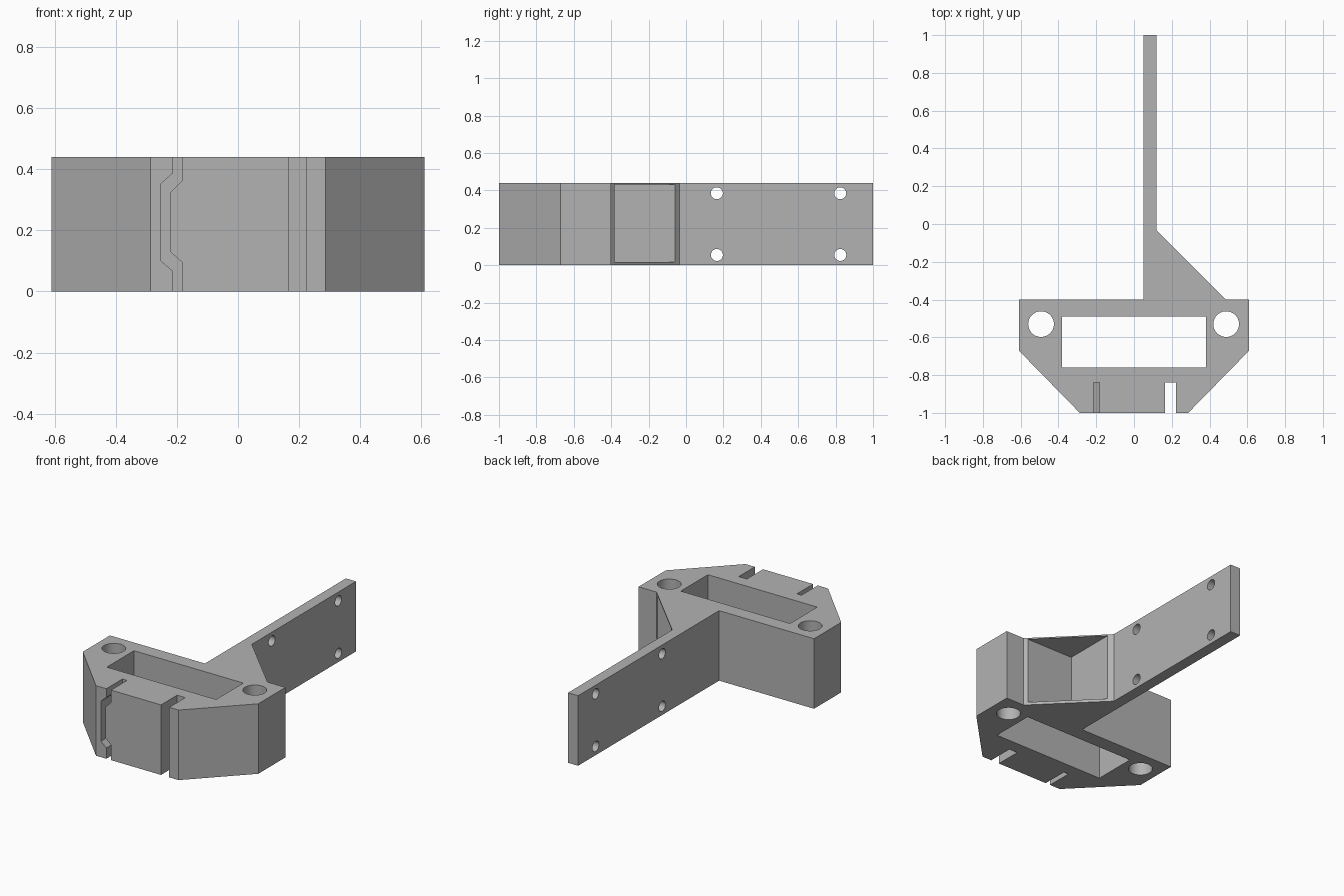
import bpy, bmesh, math
from mathutils import Vector

cube = bpy.data.objects.get("Cube")
if cube:
    bpy.data.objects.remove(cube, do_unlink=True)

HEIGHT = 0.44

grey = bpy.data.materials.new("plain_grey")
grey.use_nodes = True
colour = (0.45, 0.45, 0.45, 1)
grey.diffuse_color = colour
grey.node_tree.nodes["Principled BSDF"].inputs["Base Color"].default_value = colour


def prism(name, points, offset):
    """Extrude a closed 3D outline by an offset vector."""
    bm = bmesh.new()
    face = bm.faces.new([bm.verts.new(p) for p in points])
    grown = bmesh.ops.extrude_face_region(bm, geom=[face])["geom"]
    verts = [g for g in grown if isinstance(g, bmesh.types.BMVert)]
    bmesh.ops.translate(bm, verts=verts, vec=Vector(offset))
    bmesh.ops.recalc_face_normals(bm, faces=bm.faces)
    mesh = bpy.data.meshes.new(name)
    bm.to_mesh(mesh)
    bm.free()
    mesh.materials.append(grey)
    obj = bpy.data.objects.new(name, mesh)
    bpy.context.collection.objects.link(obj)
    return obj


def upright(name, outline, z0, z1):
    return prism(name, [(x, y, z0) for x, y in outline], (0, 0, z1 - z0))


def circle(u, v, r, sides=48):
    return [(u + r * math.cos(math.tau * i / sides), v + r * math.sin(math.tau * i / sides))
            for i in range(sides)]


def rect(x0, x1, y0, y1):
    return [(x0, y0), (x1, y0), (x1, y1), (x0, y1)]


# Body, gusset and arm share one outline
bracket = upright("mounting_bracket", [
    (-0.61, -0.40), (0.05, -0.40), (0.05, 1.0), (0.12, 1.0), (0.12, -0.035),
    (0.485, -0.40), (0.61, -0.40), (0.61, -0.67), (0.287, -1.0),
    (-0.287, -1.0), (-0.61, -0.67)], 0, HEIGHT)

# Central window and straight front slot
low, high = -0.1, HEIGHT + 0.1
cutters = [
    upright("window_cutter", rect(-0.38, 0.38, -0.76, -0.49), low, high),
    upright("straight_slot_cutter", rect(0.165, 0.222, -1.1, -0.84), low, high),
]

# Vertical bolt holes
for x in (-0.492, 0.488):
    cutters.append(upright("bolt_hole_cutter", circle(x, -0.53, 0.068), low, high))

# Cranked front slot
left_edge = [(-0.215, low), (-0.215, 0.068), (-0.252, 0.10),
             (-0.252, 0.352), (-0.215, 0.385), (-0.215, high)]
right_edge = [(-0.183, high), (-0.183, 0.362), (-0.222, 0.323),
              (-0.222, 0.13), (-0.183, 0.095), (-0.183, low)]
cutters.append(prism("cranked_slot_cutter",
                     [(x, -1.1, z) for x, z in left_edge + right_edge], (0, 0.26, 0)))

# Triangular pocket in the gusset, open on its slanted face
cutters.append(upright("pocket_cutter", [
    (0.145, -0.383), (0.568, -0.383), (0.145, 0.04)], 0.018, 0.432))

# Screw holes through the arm
for y in (0.165, 0.825):
    for z in (0.055, 0.385):
        ring = [(-0.05, u, v) for u, v in circle(y, z, 0.032, 32)]
        cutters.append(prism("screw_hole_cutter", ring, (0.3, 0, 0)))

# Apply every cut
bpy.context.view_layer.objects.active = bracket
for cutter in cutters:
    cutter.hide_render = True
    cut = bracket.modifiers.new("cut", "BOOLEAN")
    cut.operation = "DIFFERENCE"
    cut.solver = "EXACT"
    cut.object = cutter
    bpy.ops.object.modifier_apply(modifier=cut.name)
    bpy.data.objects.remove(cutter, do_unlink=True)

bpy.ops.object.select_all(action="DESELECT")
bracket.select_set(True)
bpy.ops.object.shade_smooth_by_angle(angle=math.radians(30))
